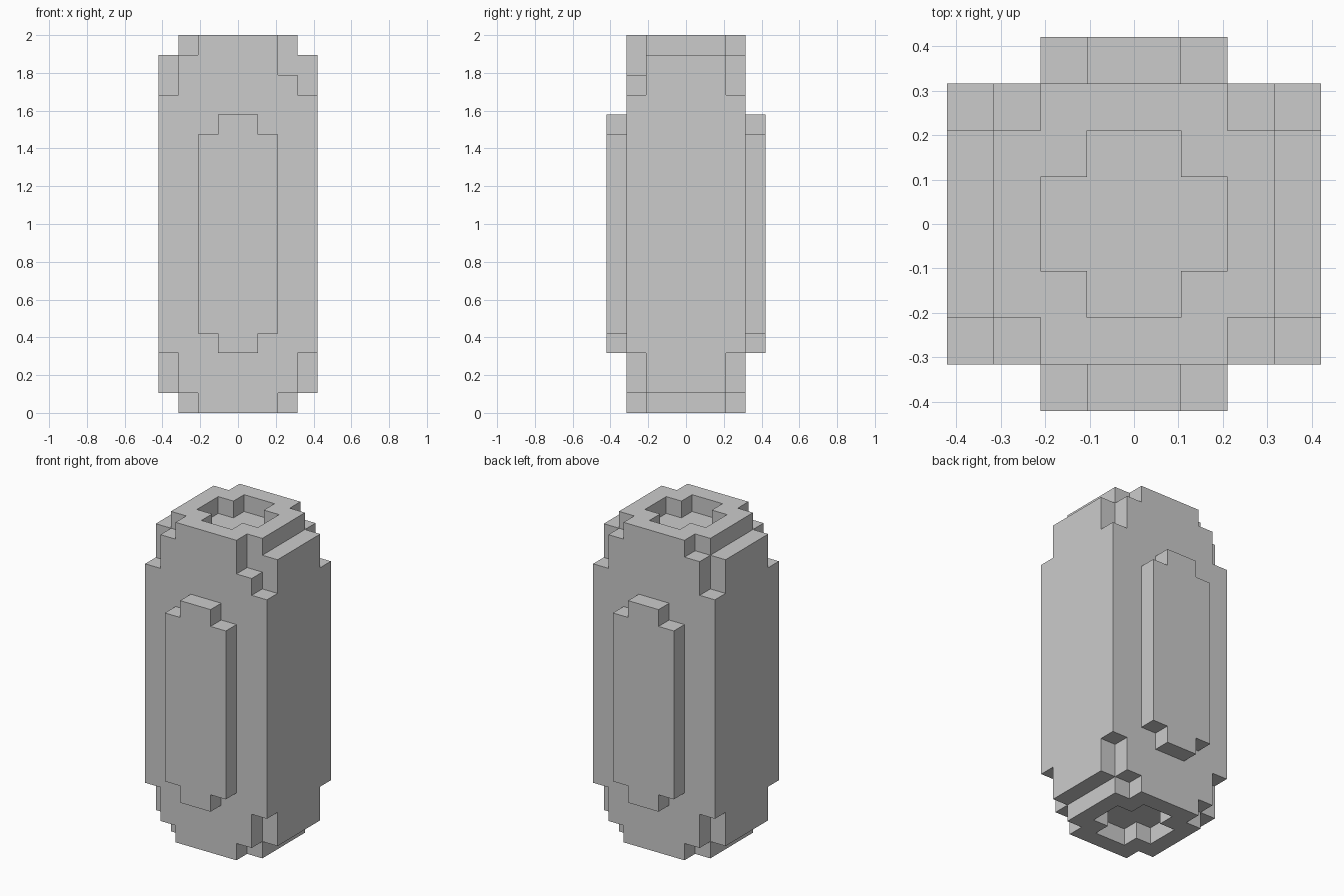
import bpy, bmesh, math
from mathutils import Vector

if "Cube" in bpy.data.objects:
    bpy.data.objects.remove(bpy.data.objects["Cube"])

U = 2 / 19  # edge of one block


def box(hx, hy, z0, z1):
    """Block cells of a box centred on x and y (half sizes in blocks)."""
    return {(x, y, z) for x in range(-hx, hx)
            for y in range(-hy, hy) for z in range(z0, z1)}


def panel(y):
    """Raised panel with stepped corners, one block thick."""
    return ({(x, y, z) for x in range(-2, 2) for z in range(4, 14)} |
            {(x, y, z) for x in range(-1, 1) for z in range(3, 15)})


def build(name, cells, solid):
    """Outer skin of the cells, leaving out faces buried in the whole solid."""
    bm = bmesh.new()
    for c in cells:
        for axis in range(3):
            for s in (-1, 1):
                n = list(c)
                n[axis] += s
                if tuple(n) in solid:
                    continue
                a, b = (axis + 1) % 3, (axis + 2) % 3
                verts = []
                for da, db in ((0, 0), (1, 0), (1, 1), (0, 1))[::s]:
                    p = Vector(c)
                    p[axis] += (s + 1) // 2
                    p[a] += da
                    p[b] += db
                    verts.append(bm.verts.new(p * U))
                bm.faces.new(verts)
    bmesh.ops.remove_doubles(bm, verts=bm.verts, dist=1e-4)
    bmesh.ops.dissolve_limit(bm, angle_limit=math.radians(1),
                             verts=bm.verts, edges=bm.edges)
    mesh = bpy.data.meshes.new(name)
    bm.to_mesh(mesh)
    bm.free()
    obj = bpy.data.objects.new(name, mesh)
    bpy.context.collection.objects.link(obj)


# Main body: full middle, notched shoulders, smaller end caps
body = box(4, 3, 3, 16) | box(4, 2, 1, 18) | box(3, 3, 1, 18)
body |= box(3, 2, 0, 19) | box(2, 3, 0, 19)

# Cross-shaped recesses in both ends
for z in (0, 18):
    body -= box(2, 1, z, z + 1) | box(1, 2, z, z + 1)

# Single chipped block on the front right shoulder
body.discard((2, -3, 17))

# Raised panels front and back
parts = {"body": body, "front_panel": panel(-4), "back_panel": panel(3)}
solid = set().union(*parts.values())
for name, cells in parts.items():
    build(name, cells, solid)
